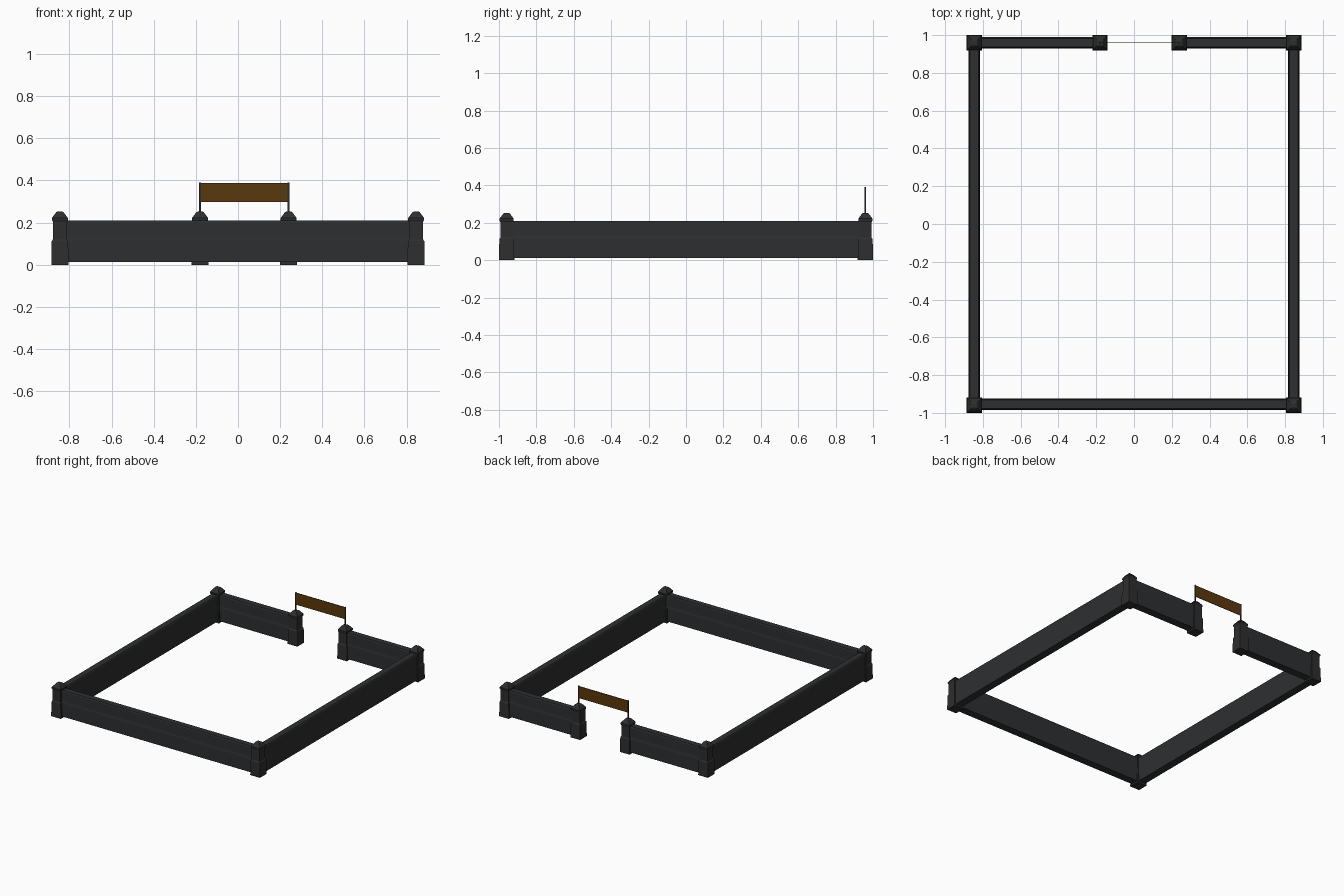
import bpy, bmesh
from mathutils import Vector

if "Cube" in bpy.data.objects:
    bpy.data.objects.remove(bpy.data.objects["Cube"])


def material(name, rgb):
    m = bpy.data.materials.new(name)
    m.diffuse_color = (*rgb, 1)
    m.use_nodes = True
    m.node_tree.nodes["Principled BSDF"].inputs["Base Color"].default_value = m.diffuse_color
    return m


STONE = material("dark_stone", (0.027, 0.028, 0.030))
POST = material("post_stone", (0.027, 0.027, 0.027))
WOOD = material("brown_wood", (0.10, 0.04, 0.004))


def finish(bm, name, mat):
    bmesh.ops.recalc_face_normals(bm, faces=bm.faces)
    me = bpy.data.meshes.new(name)
    bm.to_mesh(me)
    bm.free()
    me.materials.append(mat)
    ob = bpy.data.objects.new(name, me)
    bpy.context.collection.objects.link(ob)
    return ob


def loft(bm, rings):
    """Skin consecutive rings of points and close both ends."""
    vs = [[bm.verts.new(p) for p in r] for r in rings]
    n = len(vs[0])
    for a, b in zip(vs, vs[1:]):
        for i in range(n):
            bm.faces.new((a[i], a[(i + 1) % n], b[(i + 1) % n], b[i]))
    bm.faces.new(vs[0])
    bm.faces.new(vs[-1])


def wall(name, a, b):
    # low wall: thicker plinth, sloped shoulder, thinner top
    half = [(0.030, 0.013), (0.030, 0.112), (0.027, 0.132), (0.027, 0.203), (0.023, 0.21)]
    prof = half + [(-w, z) for w, z in reversed(half)]
    a, b = Vector((*a, 0)), Vector((*b, 0))
    side = (b - a).normalized().cross(Vector((0, 0, 1)))
    bm = bmesh.new()
    loft(bm, [[e + side * w + Vector((0, 0, z)) for w, z in prof] for e in (a, b)])
    finish(bm, name, STONE)


def post(name, x, y):
    # square pillar: tapered base, recessed shaft, pyramidal cap
    levels = [(0.041, 0), (0.039, 0.112), (0.034, 0.120), (0.034, 0.205),
              (0.038, 0.212), (0.038, 0.222), (0.017, 0.250), (0.010, 0.253)]
    bm = bmesh.new()
    loft(bm, [[(x + sx * r, y + sy * r, z) for sx, sy in ((-1, -1), (1, -1), (1, 1), (-1, 1))]
              for r, z in levels])
    finish(bm, name, POST)


def box(name, lo, hi, mat):
    bm = bmesh.new()
    bmesh.ops.create_cube(bm, size=1)
    for v in bm.verts:
        v.co = [(l + h) / 2 + c * (h - l) for c, l, h in zip(v.co, lo, hi)]
    finish(bm, name, mat)


X, Y = 0.845, 0.959
GATE = (-0.18, 0.24)

# four sides, with the rear one split by the gateway
wall("left_wall", (-X, -Y), (-X, Y))
wall("right_wall", (X, -Y), (X, Y))
wall("front_wall", (-X, -Y + 0.005), (X, -Y + 0.005))
wall("rear_wall_left", (-X, Y), (GATE[0], Y))
wall("rear_wall_right", (GATE[1], Y), (X, Y))

# corner and gate posts
for sx, nx in ((-1, "left"), (1, "right")):
    for sy, ny in ((-1, "front"), (1, "rear")):
        post(f"{ny}_{nx}_post", sx * X, sy * Y)
for gx, nx in zip(GATE, ("left", "right")):
    post(f"gate_post_{nx}", gx, Y)
    # thin rod carrying the sign
    box(f"sign_rod_{nx}", (gx - 0.004, Y - 0.004, 0.24), (gx + 0.004, Y + 0.004, 0.39), POST)

# blank sign board over the gateway
box("sign_board", (GATE[0], Y - 0.002, 0.297), (GATE[1], Y + 0.002, 0.388), WOOD)
